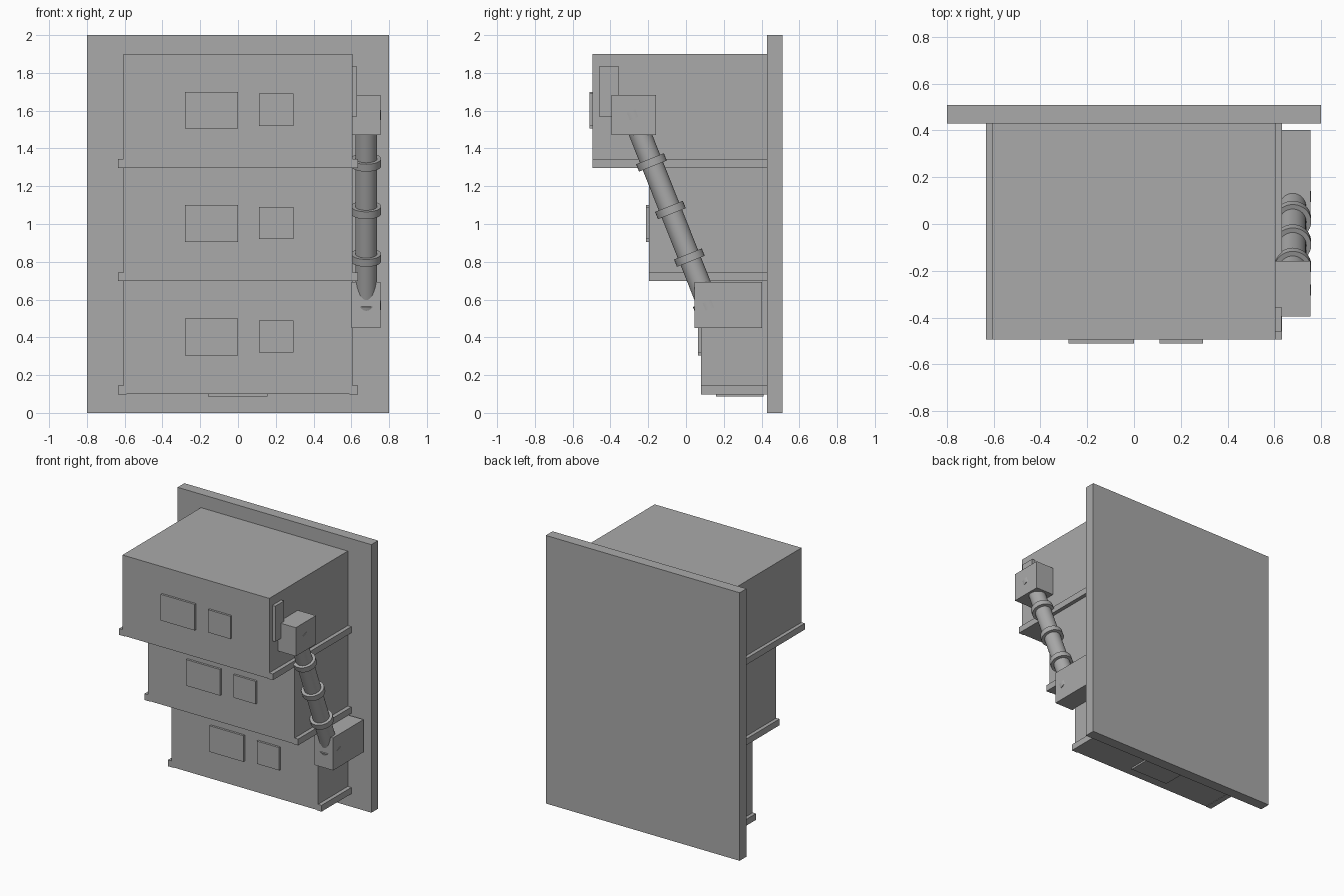
import bpy
from mathutils import Vector

if "Cube" in bpy.data.objects:
    bpy.data.objects.remove(bpy.data.objects["Cube"])

grey = bpy.data.materials.new("grey")
grey.diffuse_color = (0.4, 0.4, 0.4, 1)
grey.use_nodes = True
grey.node_tree.nodes["Principled BSDF"].inputs["Base Color"].default_value = grey.diffuse_color


def box(name, x, y, z):
    bpy.ops.mesh.primitive_cube_add(size=1)
    ob = bpy.context.object
    ob.name = name
    for i, (a, b) in enumerate((x, y, z)):
        ob.location[i] = (a + b) / 2
        ob.scale[i] = b - a
    ob.data.materials.append(grey)
    return ob


def rod(name, a, b, r, sides=32):
    a, b = Vector(a), Vector(b)
    bpy.ops.mesh.primitive_cylinder_add(vertices=sides, radius=r, depth=(b - a).length,
                                        location=(a + b) / 2,
                                        rotation=(b - a).to_track_quat('Z', 'Y').to_euler())
    ob = bpy.context.object
    ob.name = name
    ob.data.materials.append(grey)
    bpy.ops.object.shade_smooth_by_angle()
    return ob


# Back board
box("back_board", (-0.8, 0.8), (0.43, 0.51), (0, 2))

# Three stepped cabinets with side rails and front plates
for label, front, z in (("bottom", 0.08, 0.1), ("middle", -0.197, 0.7), ("top", -0.495, 1.3)):
    box(label + "_cabinet", (-0.607, 0.605), (front, 0.44), (z, z + 0.6))
    for side in (-1, 1):
        xs = sorted((side * 0.59, side * 0.634))
        box(label + "_rail", xs, (front, 0.44), (z - 0.003, z + 0.044))
    box(label + "_wide_plate", (-0.28, 0), (front - 0.016, front + 0.01), (z + 0.205, z + 0.4))
    box(label + "_small_plate", (0.11, 0.295), (front - 0.016, front + 0.01), (z + 0.22, z + 0.39))

# Plate under the lowest cabinet and side handle plate
box("underside_plate", (-0.16, 0.155), (0.16, 0.41), (0.087, 0.11))
box("side_plate", (0.6, 0.63), (-0.46, -0.355), (1.57, 1.835))

# Slanted tube between two housings
box("upper_housing", (0.6, 0.754), (-0.395, -0.158), (1.47, 1.683))
box("lower_housing", (0.6, 0.754), (0.045, 0.403), (0.45, 0.693))
top, low = Vector((0.679, -0.283, 1.578)), Vector((0.679, 0.118, 0.57))
rod("tube", top, low, 0.058)
step = (low - top).normalized()
for i in range(5):
    c = top.lerp(low, i / 4)
    rod("tube_ring", c - step * 0.021, c + step * 0.021, 0.079)
